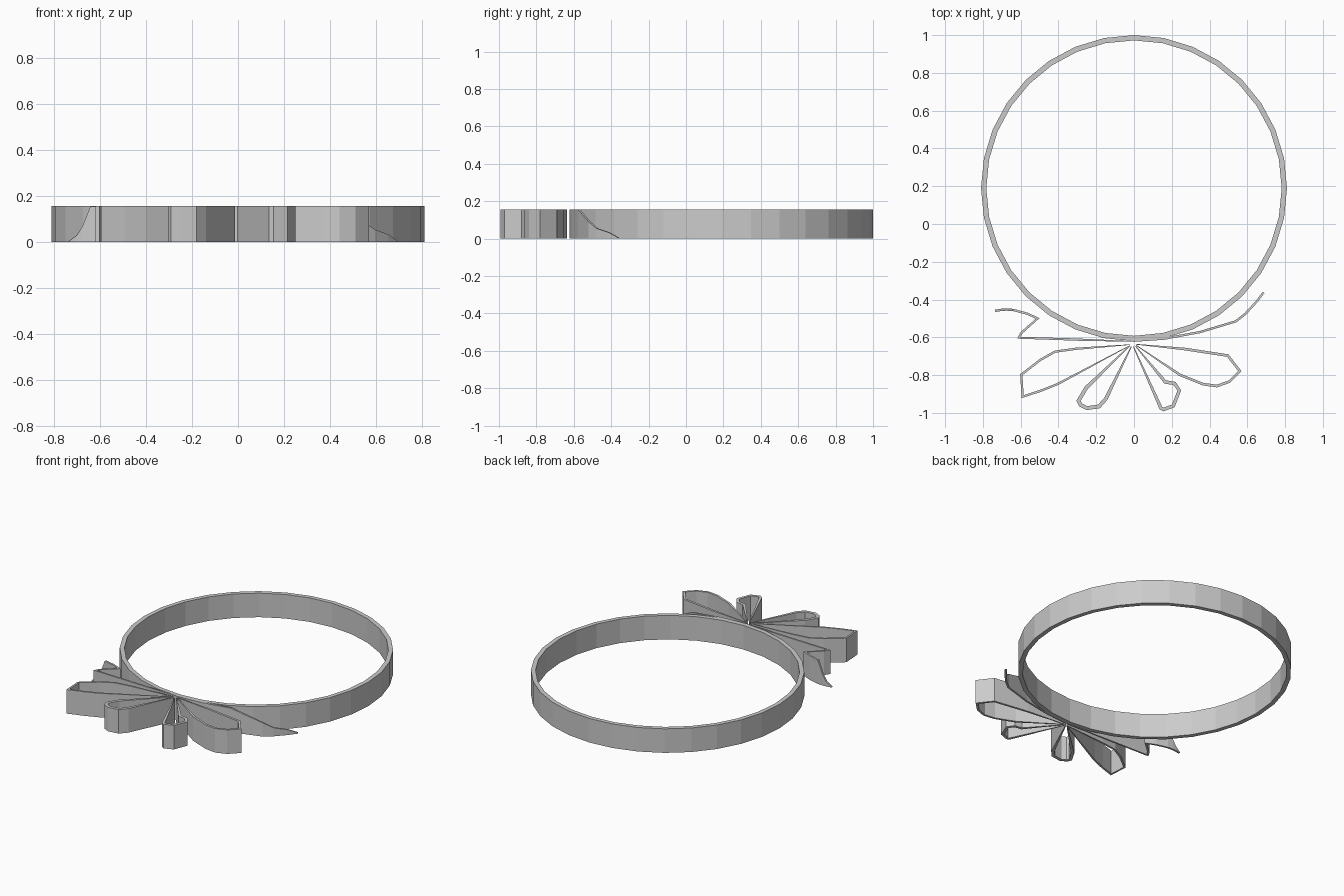
import bpy, bmesh, math
from mathutils import Vector

if "Cube" in bpy.data.objects:
    bpy.data.objects.remove(bpy.data.objects["Cube"])

H = 0.157   # common height of every strip


def finish(name, bm):
    bmesh.ops.recalc_face_normals(bm, faces=bm.faces)
    me = bpy.data.meshes.new(name)
    bm.to_mesh(me)
    bm.free()
    ob = bpy.data.objects.new(name, me)
    bpy.context.collection.objects.link(ob)


def ribbon(name, pts, width, shift=0.0, taper_ends=(True, True)):
    """Upright strip along (x, y[, top z]) points, growing to the left of the path."""
    bm = bmesh.new()
    p = [Vector(q[:2]) for q in pts]
    n = len(p)
    rings = []
    for i, q in enumerate(p):
        a = (p[i] - p[i - 1]).normalized() if i else (p[1] - p[0]).normalized()
        b = (p[i + 1] - p[i]).normalized() if i < n - 1 else a
        na, nb = Vector((-a.y, a.x)), Vector((-b.y, b.x))
        m = (na + nb).normalized()
        w = width / max(m.dot(na), 0.6)
        if (i == 0 and taper_ends[0]) or (i == n - 1 and taper_ends[1]):
            w *= 0.25
        o, e = q - m * w * shift, q + m * w * (1 - shift)
        top = pts[i][2] if len(pts[i]) > 2 else H
        rings.append([bm.verts.new(v) for v in
                      ((o.x, o.y, 0), (e.x, e.y, 0), (e.x, e.y, top), (o.x, o.y, top))])
    for r, s in zip(rings, rings[1:]):
        for k in range(4):
            bm.faces.new((r[k], r[(k + 1) % 4], s[(k + 1) % 4], s[k]))
    bm.faces.new(rings[0])
    bm.faces.new(rings[-1])
    finish(name, bm)


# Round band
bm = bmesh.new()
N, cols = 32, []
for i in range(N):
    t = 2 * math.pi * i / N
    c, s = math.cos(t), math.sin(t)
    cols.append([bm.verts.new((r * c, 0.19 + r * s, z))
                 for r, z in ((0.81, 0), (0.81, H), (0.782, H), (0.782, 0))])
for i in range(N):
    a, b = cols[i], cols[(i + 1) % N]
    for k in range(4):
        bm.faces.new((a[k], b[k], b[(k + 1) % 4], a[(k + 1) % 4]))
finish("round_band", bm)

# Four bow loops fanning out from the knot
ribbon("bow_loop_far_left", [(-0.02, -0.637), (-0.31, -0.655), (-0.42, -0.67), (-0.5, -0.715),
                             (-0.603, -0.795), (-0.595, -0.922), (-0.49, -0.888),
                             (-0.4, -0.852), (-0.02, -0.644)], 0.012)
ribbon("bow_loop_left", [(-0.025, -0.643), (-0.26, -0.86), (-0.305, -0.935), (-0.29, -0.965),
                         (-0.25, -0.985), (-0.18, -0.975), (-0.14, -0.93), (-0.012, -0.65)], 0.02)
ribbon("bow_loop_right", [(-0.005, -0.65), (0.135, -0.98), (0.155, -0.992), (0.215, -0.97),
                          (0.25, -0.88), (0.22, -0.836), (0.17, -0.828), (0.01, -0.645)], 0.018)
ribbon("bow_loop_far_right", [(0.01, -0.643), (0.24, -0.805), (0.365, -0.855), (0.44, -0.865),
                              (0.51, -0.84), (0.57, -0.78), (0.5, -0.69), (0.27, -0.655),
                              (0.01, -0.635)], 0.014)

# Two ribbon tails with slanted ends
ribbon("tail_left", [(0.0, -0.622), (-0.3, -0.612), (-0.61, -0.602), (-0.595, -0.575),
                     (-0.51, -0.5), (-0.565, -0.475), (-0.64, -0.455, 0.155),
                     (-0.675, -0.453, 0.07), (-0.7, -0.454, 0.03), (-0.735, -0.46, 0.004)],
       0.012, 0.5, (True, False))
ribbon("tail_right", [(0.0, -0.622), (0.16, -0.607), (0.35, -0.572), (0.44, -0.545, 0.125),
                      (0.54, -0.515, 0.09), (0.59, -0.475, 0.055), (0.65, -0.41, 0.033),
                      (0.686, -0.362, 0.006)], 0.012, 0.5, (True, False))
